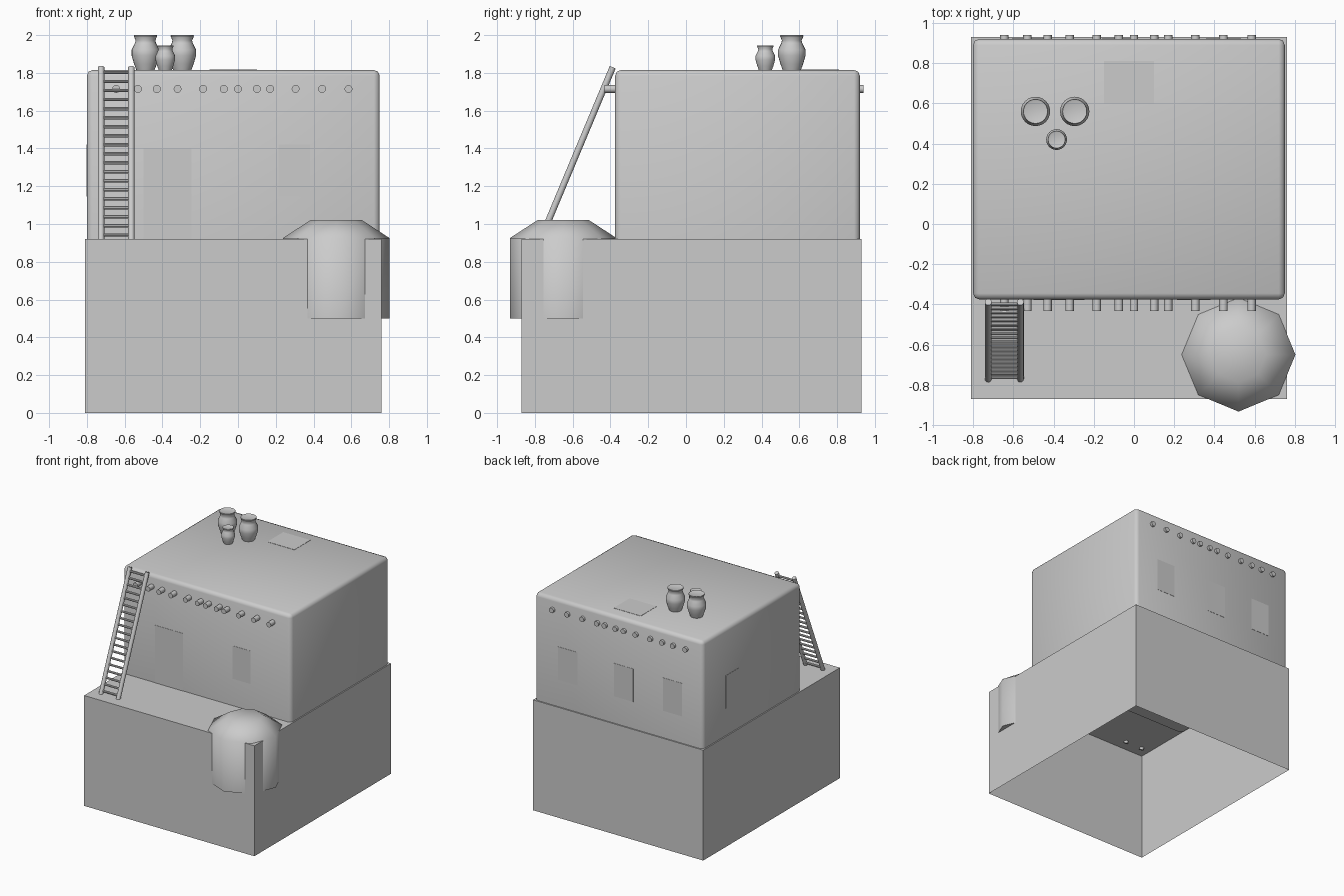
import bpy, bmesh, math
from mathutils import Vector

if "Cube" in bpy.data.objects:
    bpy.data.objects.remove(bpy.data.objects["Cube"])


def finish(name, bm, angle=None):
    """Turn a bmesh into an object; angle is the smoothing limit in degrees."""
    bmesh.ops.recalc_face_normals(bm, faces=bm.faces)
    me = bpy.data.meshes.new(name)
    bm.to_mesh(me)
    bm.free()
    ob = bpy.data.objects.new(name, me)
    bpy.context.collection.objects.link(ob)
    if angle:
        bpy.ops.object.select_all(action='DESELECT')
        ob.select_set(True)
        bpy.context.view_layer.objects.active = ob
        bpy.ops.object.shade_smooth_by_angle(angle=math.radians(angle))
    return ob


def box_bm(lo, hi):
    bm = bmesh.new()
    bmesh.ops.create_cube(bm, size=1)
    lo, hi = Vector(lo), Vector(hi)
    for v in bm.verts:
        v.co = (lo + hi) / 2 + v.co * (hi - lo)
    return bm


def panel(name, lo, hi):
    return finish(name, box_bm(lo, hi))


def rod(name, a, b, r, n=12):
    a, b = Vector(a), Vector(b)
    bm = bmesh.new()
    bmesh.ops.create_cone(bm, cap_ends=True, segments=n, radius1=r, radius2=r, depth=(b - a).length)
    rot = (b - a).to_track_quat('Z', 'Y')
    for v in bm.verts:
        v.co = rot @ v.co + (a + b) / 2
    return finish(name, bm, 40)


def lathe(name, profile, centre, n, scale=1, angle=40):
    bm = bmesh.new()
    rings = []
    for r, z in profile:
        rings.append([bm.verts.new((centre[0] + scale * r * math.cos(2 * math.pi * i / n),
                                    centre[1] + scale * r * math.sin(2 * math.pi * i / n),
                                    centre[2] + scale * z)) for i in range(n)])
    for a, b in zip(rings, rings[1:]):
        for i in range(n):
            j = (i + 1) % n
            bm.faces.new((a[i], a[j], b[j], b[i]))
    bm.faces.new(rings[0][::-1])
    bm.faces.new(rings[-1])
    return finish(name, bm, angle)


# base block, open underneath
bm = box_bm((-0.81, -0.87, 0), (0.76, 0.93, 0.92))
bmesh.ops.delete(bm, geom=[f for f in bm.faces if f.calc_center_median().z < 0.01], context='FACES')
base = finish("base_block", bm)
base.data.flip_normals() if base.data.polygons[0].normal.dot(base.data.polygons[0].center - Vector((0, 0, 0.46))) < 0 else None

# mud-brick house with softened corners
bm = box_bm((-0.80, -0.375, 0.91), (0.75, 0.92, 1.815))
edges = [e for e in bm.edges if max(v.co.z for v in e.verts) > 1]
bmesh.ops.bevel(bm, geom=edges, offset=0.03, segments=2, profile=0.5, affect='EDGES')
finish("house_walls", bm, 60)

# door, windows and roof hatch
T = 0.002
panel("door", (-0.50, -0.375 - T, 0.915), (-0.245, -0.37, 1.40))
panel("front_window", (0.215, -0.375 - T, 1.145), (0.38, -0.37, 1.42))
for i, x in enumerate((0.445, -0.07, -0.52)):
    panel(f"back_window_{i}", (x - 0.088, 0.915, 1.145), (x + 0.088, 0.92 + T, 1.42))
panel("left_window", (-0.80 - T, 0.45, 1.145), (-0.795, 0.62, 1.42))
panel("roof_hatch", (-0.15, 0.60, 1.81), (0.10, 0.81, 1.815 + T))

# roof beams running through the house
for i, x in enumerate((-0.645, -0.53, -0.43, -0.32, -0.185, -0.075,
                       0.0, 0.10, 0.17, 0.305, 0.445, 0.585)):
    rod(f"roof_beam_{i}", (x, -0.432, 1.715), (x, 0.94, 1.715), 0.021)

# ladder
foot, head = Vector((0, -0.775, 0.905)), Vector((0, -0.388, 1.83))
for side, x in (("left", -0.725), ("right", -0.565)):
    off = Vector((x, 0, 0))
    rod(f"ladder_rail_{side}", foot + off, head + off, 0.017)
RUNGS = 19
for i in range(RUNGS):
    p = foot.lerp(head, 0.04 + 0.93 * i / (RUNGS - 1))
    rod(f"ladder_rung_{i}", p + Vector((-0.735, 0, 0)), p + Vector((-0.555, 0, 0)), 0.009, 8)

# roof jars
jar = [(0.047, 0), (0.060, 0.035), (0.073, 0.08), (0.073, 0.11), (0.056, 0.145),
       (0.052, 0.16), (0.062, 0.183), (0.060, 0.188), (0.053, 0.185)]
for i, (x, y, s) in enumerate(((-0.49, 0.56, 1), (-0.295, 0.56, 1), (-0.385, 0.42, 0.71))):
    lathe(f"roof_jar_{i}", jar, (x, y, 1.812), 24, s)

# eight-sided oven sunk into the front corner
oven = [(0.283, 0.50), (0.283, 0.925), (0.137, 1.02)]
lathe("corner_oven", oven, (0.52, -0.65, 0), 8, 1, 60)
